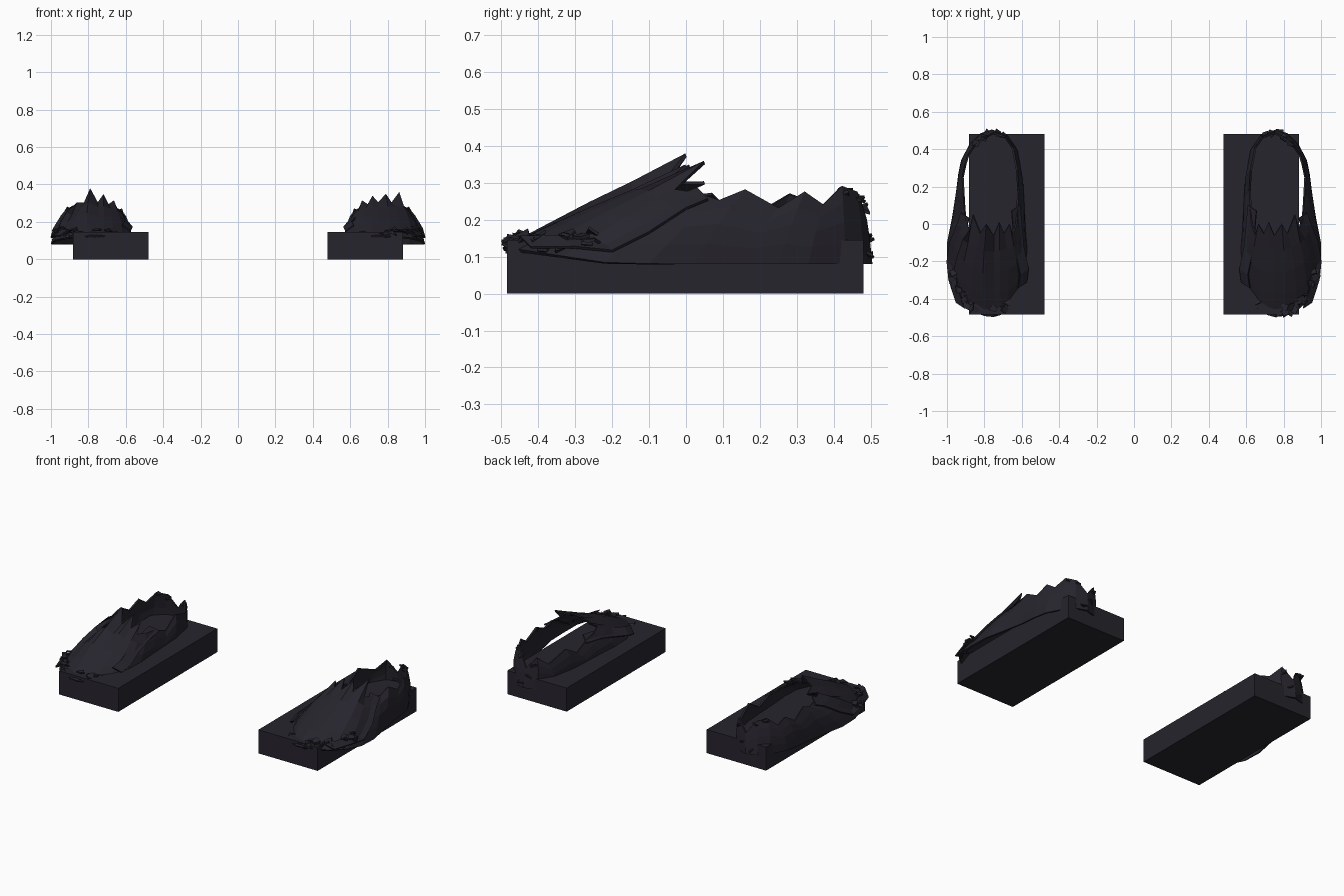
import bpy, bmesh, math, random
from mathutils import Vector

if "Cube" in bpy.data.objects:
    bpy.data.objects.remove(bpy.data.objects["Cube"])

dark = bpy.data.materials.new("charcoal")
dark.diffuse_color = (0.02, 0.018, 0.026, 1)
dark.use_nodes = True
dark.node_tree.nodes["Principled BSDF"].inputs["Base Color"].default_value = dark.diffuse_color

# sole x, y  |  torn rim x, y, z   (loop from the toe, round the outer side, back to the toe)
LOOP = [
    (.75, -.495, .75, -.06, .30), (.80, -.49, .79, .00, .345), (.87, -.46, .82, -.05, .30),
    (.93, -.41, .86, .05, .355), (.975, -.33, .88, -.03, .28), (.995, -.22, .90, .03, .27),
    (.995, -.10, .905, .09, .25), (.97, .02, .91, .16, .28), (.945, .15, .915, .25, .23),
    (.935, .25, .90, .32, .275), (.92, .33, .885, .37, .24), (.87, .43, .85, .42, .29),
    (.82, .48, .80, .46, .275), (.76, .50, .75, .485, .20), (.69, .475, .69, .465, .27),
    (.63, .38, .65, .41, .22), (.60, .22, .625, .28, .27), (.59, .08, .62, .18, .21),
    (.58, -.05, .625, .08, .25), (.565, -.20, .63, .00, .26), (.57, -.31, .65, -.06, .27),
    (.62, -.40, .665, .00, .31), (.675, -.46, .695, -.05, .29), (.715, -.485, .72, .01, .335)]


def make(name, verts, faces, side, thick=0.0):
    """Mesh object, mirrored to the chosen side, with optional cloth thickness."""
    me = bpy.data.meshes.new(name)
    me.from_pydata([(v[0] * side, v[1], v[2]) for v in verts], [], faces)
    bm = bmesh.new()
    bm.from_mesh(me)
    bmesh.ops.recalc_face_normals(bm, faces=bm.faces)
    bm.to_mesh(me)
    bm.free()
    ob = bpy.data.objects.new(name, me)
    bpy.context.collection.objects.link(ob)
    me.materials.append(dark)
    if thick:
        mod = ob.modifiers.new("thickness", 'SOLIDIFY')
        mod.thickness = thick
        mod.offset = 0
    return ob


def shoe(side, tag, tips):
    rnd = random.Random(5 if side > 0 else 8)
    # block under the shoe
    bpy.ops.mesh.primitive_cube_add(size=1, location=(side * .68, -.002, .0725))
    block = bpy.context.object
    block.name = "block_" + tag
    block.scale = (.405, .965, .145)
    block.data.materials.append(dark)

    # ragged upper: loft from the sole edge up to the torn rim
    n, rows, verts, faces = len(LOOP), 5, [], []
    for i, (bx, by, rx, ry, rz) in enumerate(LOOP):
        base = Vector((bx, by, .08 + .04 * max(0, min(1, (-.2 - by) / .28))))
        rim = Vector((rx, ry, tips.get(i, rz)))
        for k in range(rows):
            t = k / (rows - 1)
            p = base.lerp(rim, t)
            bulge = math.sin(math.pi * t)
            p.x += .012 * bulge * (1 if bx > .78 else -1 if bx < .7 else 0)
            p.z += .008 * bulge
            if 0 < k < rows - 1 and not 6 < i < 19:      # smooth the rim teeth out lower down
                a, c = LOOP[i - 1], LOOP[(i + 1) % n]
                w = t * .5
                p.y += w * ((a[3] + c[3]) / 2 - ry)
                p.z += w * ((a[4] + c[4]) / 2 - rz)
            verts.append(p)
    for i in range(n):
        j = (i + 1) % n
        for k in range(rows - 1):
            faces.append((i * rows + k, j * rows + k, j * rows + k + 1, i * rows + k + 1))
    make("upper_" + tag, verts, faces, side, .01)

    # loose folds lying along both sides of the upper
    folds = {
        "outer_fold_": [(.95, -.42, .125), (.99, -.30, .125), (1.0, -.20, .115),
                        (.985, -.10, .165), (.945, .0, .23), (.925, .06, .255)],
        "inner_fold_": [(.575, -.31, .15), (.565, -.24, .17), (.59, -.12, .20),
                        (.60, -.02, .225), (.61, .10, .24)]}
    for name, path in folds.items():
        inward = -1 if path[0][0] > .78 else 1
        verts = [Vector(p) for p in path]
        verts += [p + Vector((inward * .045, -.03, .03)) for p in verts]
        m = len(path)
        make(name + tag, verts, [(i, i + 1, m + i + 1, m + i) for i in range(m - 1)], side, .008)

    # torn shards round the toe and at the heel
    verts, faces = [], []

    def shard(c, size):
        s = len(verts)
        turn = rnd.uniform(0, 6.28)
        for q in range(4):
            a = turn + q * 1.57 + rnd.uniform(-.4, .4)
            r = size * rnd.uniform(.5, 1.1)
            verts.append(Vector(c) + Vector((r * math.cos(a), r * math.sin(a), rnd.uniform(-.5, .5) * size)))
        faces.append((s, s + 1, s + 2, s + 3))

    for i in range(34):
        a = math.radians(rnd.uniform(-130, 5))
        f = rnd.uniform(.82, .97)
        shard((.78 + .205 * f * math.cos(a), -.26 + .225 * f * math.sin(a), rnd.uniform(.11, .155) + .1 * (1 - f)), .028)
    for c in [(.84, .43, .27), (.80, .465, .26), (.73, .485, .15), (.78, .485, .11), (.70, .475, .23)]:
        shard(c, .03)
    make("torn_shards_" + tag, verts, faces, side, .008)


shoe(1, "right", {})
shoe(-1, "left", {1: .375, 3: .30, 23: .345})
